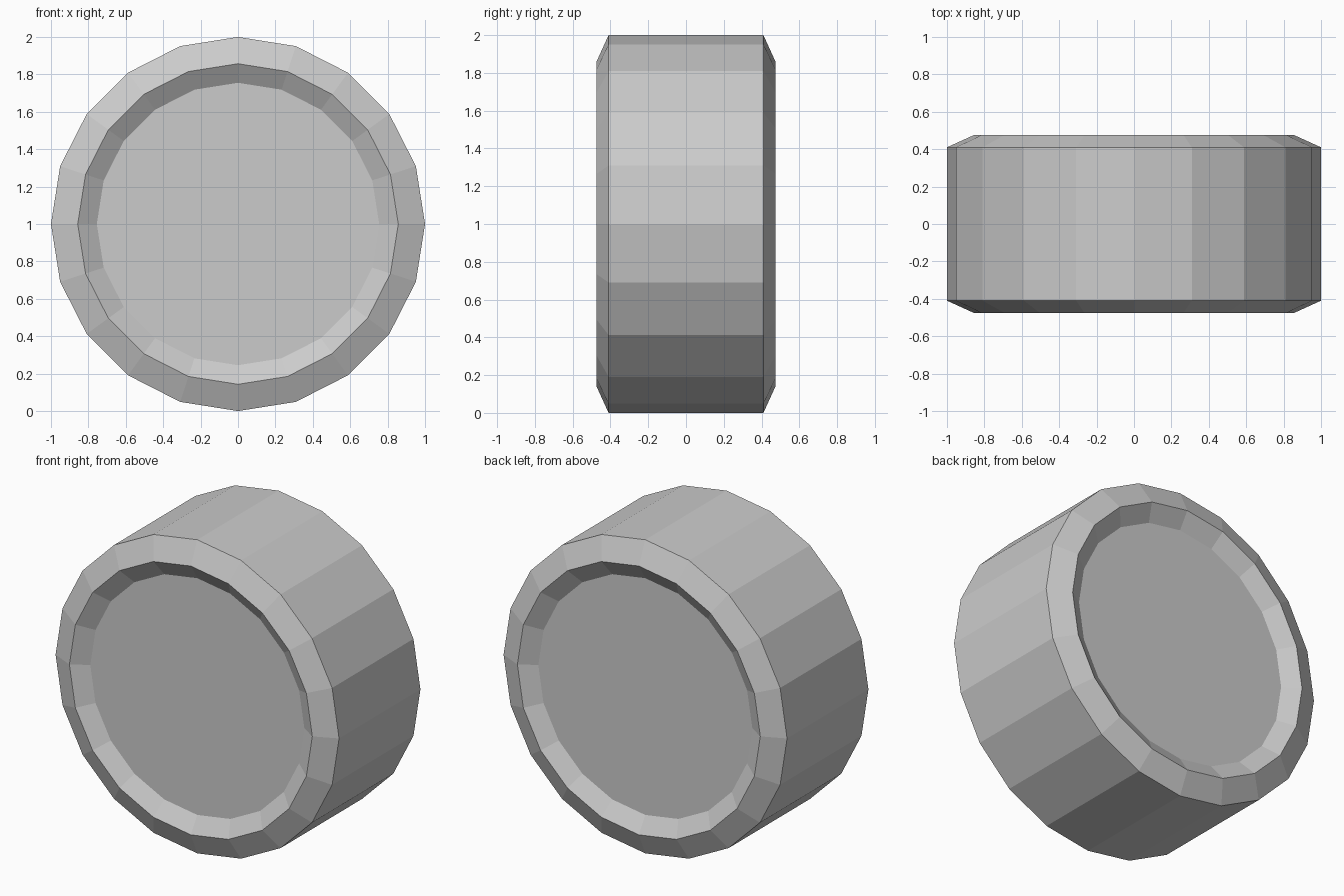
import bpy, bmesh, math

if "Cube" in bpy.data.objects:
    bpy.data.objects.remove(bpy.data.objects["Cube"])

SIDES = 20
# Half profile of the wheel: (radius, y) from front recess to back recess
front = [(0.755, -0.41), (0.857, -0.475), (1.0, -0.41)]
profile = front + [(r, -y) for r, y in reversed(front)]

bm = bmesh.new()
rings = []
for r, y in profile:
    ring = []
    for i in range(SIDES):
        a = 2 * math.pi * i / SIDES
        ring.append(bm.verts.new((r * math.cos(a), y, 1 + r * math.sin(a))))
    rings.append(ring)

# Tread, bevelled shoulders and recess walls
for a, b in zip(rings, rings[1:]):
    for i in range(SIDES):
        j = (i + 1) % SIDES
        bm.faces.new((a[i], a[j], b[j], b[i]))

# Recessed hub discs
bm.faces.new(rings[0])
bm.faces.new(rings[-1])
bmesh.ops.recalc_face_normals(bm, faces=bm.faces[:])

mesh = bpy.data.meshes.new("wheel")
bm.to_mesh(mesh)
bm.free()
wheel = bpy.data.objects.new("wheel", mesh)
bpy.context.collection.objects.link(wheel)
